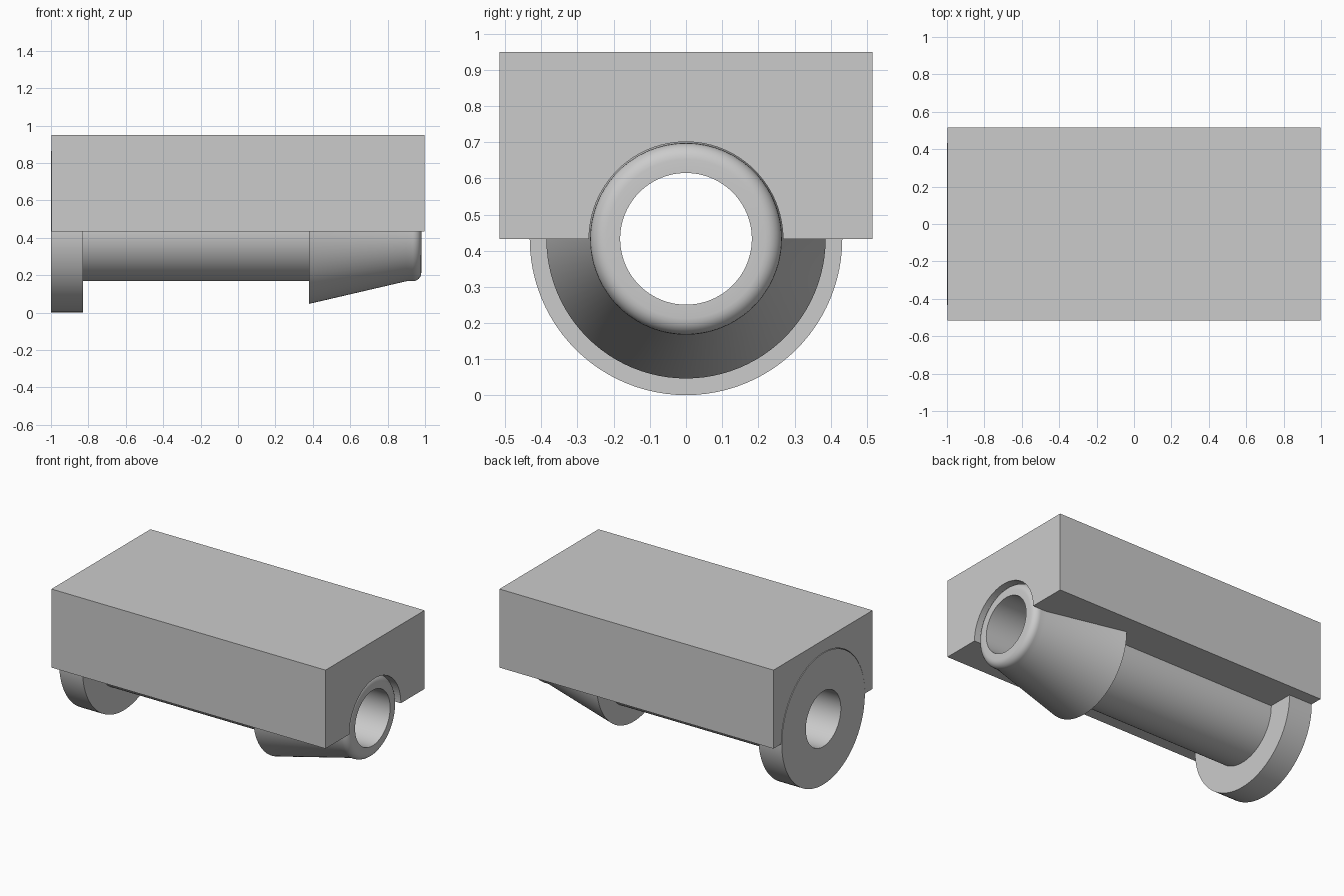
import bpy, bmesh, math
from mathutils import Matrix, Vector

cube = bpy.data.objects.get("Cube")
if cube:
    bpy.data.objects.remove(cube, do_unlink=True)

AXIS_Z = 0.433
BORE, TUBE, FLANGE, CONE = 0.182, 0.265, 0.432, 0.386

grey = bpy.data.materials.new("light_grey")
grey.use_nodes = True
colour = (0.6, 0.6, 0.6, 1)
grey.diffuse_color = colour
grey.node_tree.nodes["Principled BSDF"].inputs["Base Color"].default_value = colour


def make_object(name, bm):
    bmesh.ops.recalc_face_normals(bm, faces=bm.faces[:])
    mesh = bpy.data.meshes.new(name)
    bm.to_mesh(mesh)
    bm.free()
    mesh.materials.append(grey)
    obj = bpy.data.objects.new(name, mesh)
    bpy.context.collection.objects.link(obj)
    return obj


def revolve(name, profile, steps=96):
    """Spin a closed (x, radius) profile about the long axis."""
    bm = bmesh.new()
    verts = [bm.verts.new((x, 0, AXIS_Z + r)) for x, r in profile]
    edges = [bm.edges.new((a, b)) for a, b in zip(verts, verts[1:] + verts[:1])]
    bmesh.ops.spin(bm, geom=verts + edges, cent=(0, 0, AXIS_Z), axis=(1, 0, 0),
                   angle=math.tau, steps=steps, use_merge=True)
    bmesh.ops.remove_doubles(bm, verts=bm.verts[:], dist=1e-5)
    return make_object(name, bm)


# Hollow bushing: flange, straight tube, tapered collar, rounded nose
nose_r = 0.045
nose = [(0.98 - nose_r + nose_r * math.sin(a), TUBE - nose_r + nose_r * math.cos(a))
        for a in (i * math.pi / 12 for i in range(7))]
bushing = revolve("flanged_bushing", [
    (-1, BORE), (-1, FLANGE), (-0.83, FLANGE), (-0.83, TUBE),
    (0.38, TUBE), (0.38, CONE), (0.90, TUBE), *nose, (0.98, BORE)])

# Cutter for the matching seat in the block
gap = 0.003
seat = revolve("seat_cutter", [
    (-1.1, 0.01), (-1.1, FLANGE + gap), (-0.83 + gap, FLANGE + gap),
    (-0.83 + gap, TUBE + gap), (0.38 - gap, TUBE + gap),
    (0.38 - gap, CONE + gap), (0.90, TUBE + gap), (1.1, TUBE + gap), (1.1, 0.01)])
seat.hide_render = True
seat.hide_viewport = True

# Block resting over the upper half of the bushing
bm = bmesh.new()
bmesh.ops.create_cube(bm, size=1, matrix=Matrix.Translation((0, 0, (AXIS_Z + 0.95) / 2))
                      @ Matrix.Diagonal(Vector((1.996, 1.03, 0.95 - AXIS_Z, 1))))
block = make_object("housing_block", bm)
# Fill the narrow core of the cutter so that it leaves no pin behind
core = bmesh.new()
bmesh.ops.create_cone(core, cap_ends=True, segments=48, radius1=0.2, radius2=0.2, depth=2.4,
                      matrix=Matrix.Translation((0, 0, AXIS_Z)) @ Matrix.Rotation(math.pi / 2, 4, 'Y'))
core = make_object("core_cutter", core)
core.hide_render = True
core.hide_viewport = True
for cutter in (seat, core):
    cut = block.modifiers.new(cutter.name, 'BOOLEAN')
    cut.operation = 'DIFFERENCE'
    cut.solver = 'EXACT'
    cut.object = cutter

# Smooth the round part, keeping its rims crisp
bpy.ops.object.select_all(action='DESELECT')
bushing.select_set(True)
bpy.context.view_layer.objects.active = bushing
bpy.ops.object.shade_smooth_by_angle(angle=math.radians(30))
